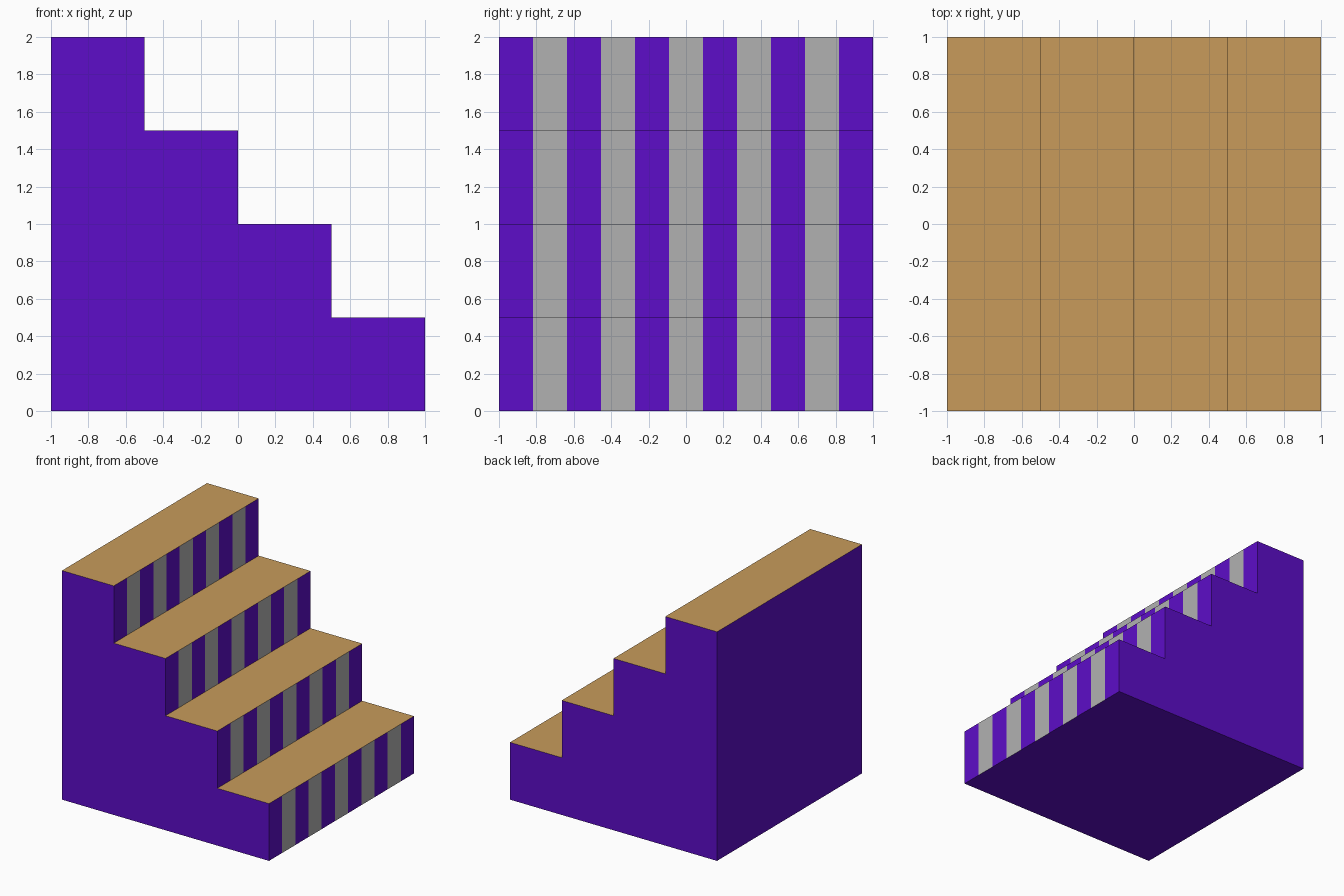
import bpy, bmesh

if "Cube" in bpy.data.objects:
    bpy.data.objects.remove(bpy.data.objects["Cube"])

STEPS, STRIPES = 4, 11
RUN = 2 / STEPS


def material(name, color):
    m = bpy.data.materials.new(name)
    m.diffuse_color = (*color, 1)
    m.use_nodes = True
    m.node_tree.nodes["Principled BSDF"].inputs["Base Color"].default_value = m.diffuse_color
    return m


# Stepped side profile in x, z, from the bottom back corner to the top back
profile = [(-1, 0), (1, 0)]
for i in range(STEPS):
    x, z = 1 - i * RUN, (i + 1) * RUN
    profile += [(x, z), (x - RUN, z)]

# Sweep the profile across y in stripe-wide slices
bm = bmesh.new()
rings = [[bm.verts.new((x, -1 + 2 * k / STRIPES, z)) for x, z in profile]
         for k in range(STRIPES + 1)]
bm.faces.new(rings[0])
bm.faces.new(rings[-1][::-1])
n = len(profile)
for k in range(STRIPES):
    a, b = rings[k], rings[k + 1]
    for i in range(n):
        j = (i + 1) % n
        bm.faces.new((a[i], b[i], b[j], a[j]))
bmesh.ops.recalc_face_normals(bm, faces=bm.faces)

# Purple body, tan treads, every second riser stripe grey
for f in bm.faces:
    if f.normal.z > 0.5:
        f.material_index = 1
    elif f.normal.x > 0.5:
        stripe = int((f.calc_center_median().y + 1) * STRIPES / 2)
        f.material_index = 2 if stripe % 2 else 0

mesh = bpy.data.meshes.new("staircase")
bm.to_mesh(mesh)
bm.free()
mesh.materials.append(material("purple", (0.11, 0.004, 0.58)))
mesh.materials.append(material("tan", (0.58, 0.33, 0.105)))
mesh.materials.append(material("grey", (0.44, 0.44, 0.44)))
bpy.context.collection.objects.link(bpy.data.objects.new("staircase", mesh))
